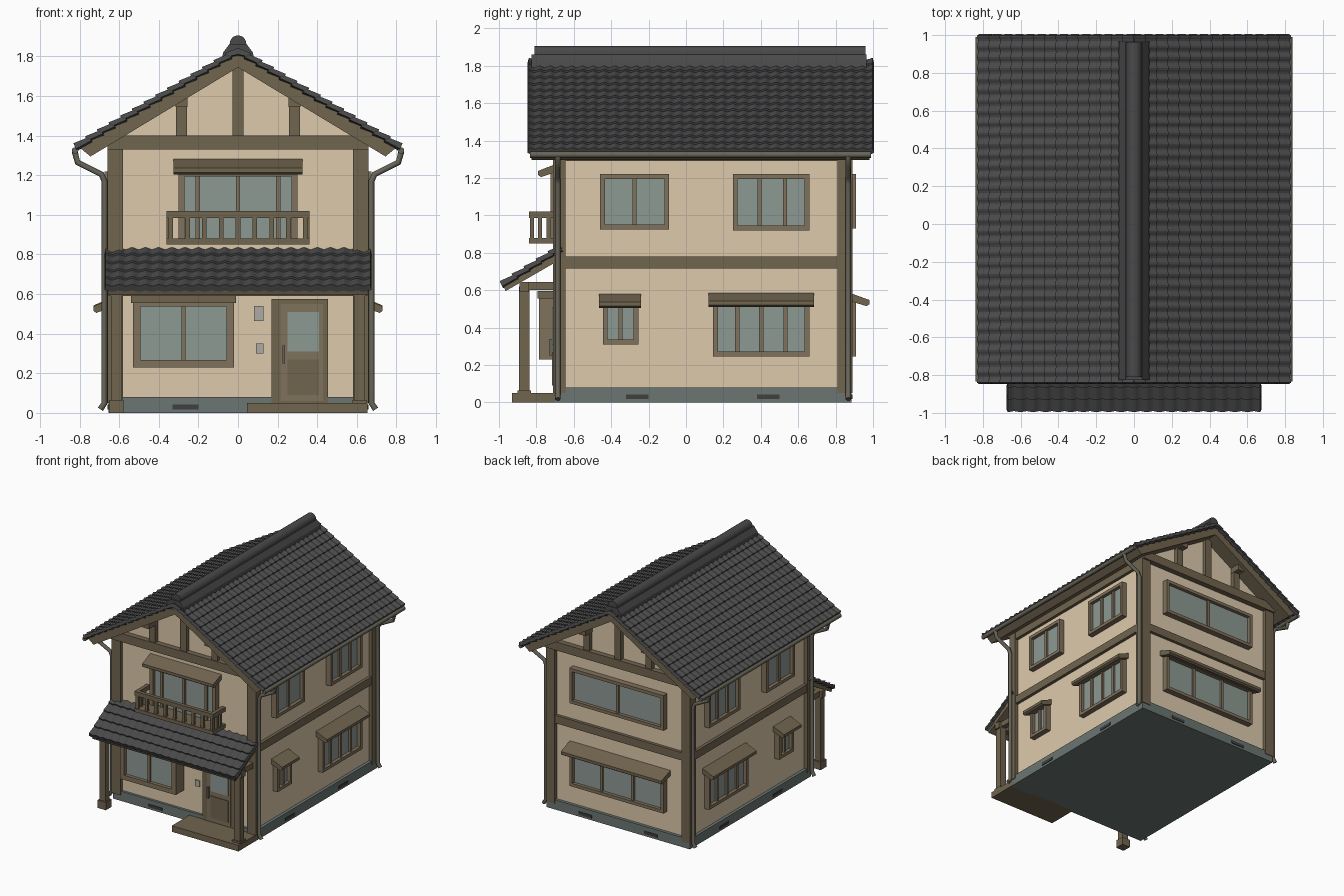
import bpy, bmesh, math
from mathutils import Vector

if "Cube" in bpy.data.objects:
    bpy.data.objects.remove(bpy.data.objects["Cube"])


def material(name, rgb):
    m = bpy.data.materials.new(name)
    m.diffuse_color = (*rgb, 1)
    m.use_nodes = True
    m.node_tree.nodes["Principled BSDF"].inputs["Base Color"].default_value = m.diffuse_color
    return m


TILE = material("roof_tile_grey", (0.068, 0.068, 0.07))
WOOD = material("timber_brown", (0.165, 0.128, 0.078))
FRAME = material("frame_brown", (0.215, 0.165, 0.105))
WALL = material("plaster_cream", (0.72, 0.59, 0.41))
GLASS = material("glass_grey_green", (0.27, 0.32, 0.295))
STONE = material("foundation_grey", (0.145, 0.18, 0.17))
PIPE = material("drainpipe_grey", (0.14, 0.13, 0.10))
VENT = material("vent_dark", (0.05, 0.05, 0.05))
PALE = material("fitting_pale", (0.42, 0.41, 0.36))


def add(name, bm, mat, smooth=False):
    bmesh.ops.recalc_face_normals(bm, faces=bm.faces)
    me = bpy.data.meshes.new(name)
    bm.to_mesh(me)
    bm.free()
    me.materials.append(mat)
    for p in me.polygons:
        p.use_smooth = smooth
    ob = bpy.data.objects.new(name, me)
    bpy.context.collection.objects.link(ob)
    return ob


def prism(name, pts, fn, a0, a1, mat):
    """Extrude a 2D profile from a0 to a1; fn(p, q, a) gives the 3D point."""
    bm = bmesh.new()
    ends = [[bm.verts.new(fn(p, q, a)) for p, q in pts] for a in (a0, a1)]
    n = len(pts)
    bm.faces.new(ends[0])
    bm.faces.new(ends[1])
    for i in range(n):
        j = (i + 1) % n
        bm.faces.new((ends[0][i], ends[0][j], ends[1][j], ends[1][i]))
    return add(name, bm, mat)


def along_y(p, q, a):
    return (p, a, q)


def along_x(p, q, a):
    return (a, p, q)


def box(name, x0, x1, y0, y1, z0, z1, mat):
    return prism(name, [(x0, z0), (x1, z0), (x1, z1), (x0, z1)], along_y, y0, y1, mat)


# Each side of the house: (position along wall, distance out from wall, height)
SIDES = {
    "front": lambda u, d, z: (u, -0.68 - d, z),
    "back": lambda u, d, z: (-u, 0.86 + d, z),
    "right": lambda u, d, z: (0.63 + d, u, z),
    "left": lambda u, d, z: (-0.63 - d, u, z),
}


def wbox(name, side, u0, u1, d0, d1, z0, z1, mat):
    f = SIDES[side]
    return prism(f"{side}_{name}", [(u0, z0), (u1, z0), (u1, z1), (u0, z1)],
                 lambda p, q, a: f(p, a, q), d0, d1, mat)


def awning(name, side, u0, u1, z, depth=0.10):
    f = SIDES[side]
    pts = [(-0.01, z + 0.035), (-0.01, z - 0.01), (depth - 0.015, z - 0.045), (depth, z - 0.035), (depth, z - 0.012)]
    prism(f"{side}_{name}_awning", pts, lambda p, q, a: f(a, p, q), u0, u1, WOOD)


def window(name, side, u0, u1, z0, z1, bars=(0.5,), d=0.045, w=0.026):
    wbox(name + "_glass", side, u0 + w, u1 - w, -0.01, d - 0.028, z0 + w, z1 - w, GLASS)
    wbox(name + "_sill", side, u0, u1, -0.01, d, z0, z0 + w, FRAME)
    wbox(name + "_head", side, u0, u1, -0.01, d, z1 - w, z1, FRAME)
    for a in (u0, u1 - w):
        wbox(name + "_jamb", side, a, a + w, -0.01, d, z0 + w, z1 - w, FRAME)
    for t in bars:
        c = u0 + (u1 - u0) * t
        wbox(name + "_bar", side, c - 0.011, c + 0.011, -0.01, d - 0.012, z0 + w, z1 - w, FRAME)


def tiles(name, top, bottom, fn, a0, a1, ribs, rows):
    """Ribbed, stepped tile sheet between two profile points."""
    bm = bmesh.new()
    t, b = Vector(top), Vector(bottom)
    run = b - t
    nrm = Vector((-run.y, run.x)).normalized()
    if nrm.y < 0:
        nrm = -nrm
    n = ribs * 6
    grid = []
    for r in range(rows):
        for k, lift in ((r, 0.0), (r + 0.97, 0.010)):
            line = []
            for i in range(n + 1):
                h = lift + 0.005 * math.cos(2 * math.pi * i / 6)
                p = t + run * (k / rows) + nrm * h
                line.append(bm.verts.new(fn(p.x, p.y, a0 + (a1 - a0) * i / n)))
            grid.append(line)
    for g, h in zip(grid, grid[1:]):
        for i in range(n):
            bm.faces.new((g[i], g[i + 1], h[i + 1], h[i]))
    ob = add(name, bm, TILE)
    if sum((p.normal.z for p in ob.data.polygons)) < 0:
        ob.data.flip_normals()
    s = ob.modifiers.new("thickness", "SOLIDIFY")
    s.thickness = 0.032
    s.offset = -1
    return ob


# Body: foundation, plaster walls with gables
box("foundation", -0.655, 0.655, -0.70, 0.885, 0, 0.08, STONE)
prism("walls", [(-0.63, 0.05), (0.63, 0.05), (0.63, 1.375), (0, 1.765), (-0.63, 1.375)],
      along_y, -0.68, 0.86, WALL)

# Timber frame: corner posts, belt beams and gable struts
for sx in (-1, 1):
    x0, x1 = sorted((sx * 0.58, sx * 0.66))
    box("corner_post_front", x0, x1, -0.71, -0.645, 0.05, 1.36, WOOD)
    box("corner_post_back", x0, x1, 0.81, 0.89, 0.05, 1.36, WOOD)
for side in ("left", "right"):
    wbox("belt_beam", side, -0.65, 0.82, -0.01, 0.025, 0.715, 0.78, WOOD)
    wbox("eave_beam", side, -0.65, 0.82, -0.01, 0.025, 1.29, 1.37, WOOD)
for side in ("front", "back"):
    wbox("belt_beam", side, -0.6, 0.6, -0.01, 0.025, 0.715, 0.78, WOOD)
    wbox("tie_beam", side, -0.66, 0.66, -0.01, 0.045, 1.33, 1.40, WOOD)
    wbox("king_post", side, -0.028, 0.028, -0.01, 0.035, 1.39, 1.76, WOOD)
    for c in (-0.285, 0.285):
        wbox("gable_post", side, c - 0.028, c + 0.028, -0.01, 0.035, 1.39, 1.59, WOOD)

# Main roof: wooden deck, purlins, tiles, ridge cap
prism("roof_deck", [(0, 1.82), (0.80, 1.34), (0.745, 1.295), (0, 1.745), (-0.745, 1.295), (-0.80, 1.34)],
      along_y, -0.825, 0.98, WOOD)
for c in (-0.285, 0.285):
    box("purlin", c - 0.03, c + 0.03, -0.80, 0.95, 1.545, 1.60, WOOD)
roof = tiles("roof_tiles", (0, 1.838), (0.825, 1.348), along_y, -0.84, 0.998, 32, 14)
mir = roof.modifiers.new("other_slope", "MIRROR")
mir.use_clip = False
prism("ridge_base", [(-0.085, 1.775), (0.085, 1.775), (0.075, 1.82), (0.045, 1.86), (-0.045, 1.86), (-0.075, 1.82)],
      along_y, -0.825, 0.965, TILE)
cap = [(0.042 * math.cos(i * math.pi / 8), 1.865 + 0.042 * math.sin(i * math.pi / 8)) for i in range(9)]
prism("ridge_cap", [(0.042, 1.85)] + cap + [(-0.042, 1.85)], along_y, -0.81, 0.96, TILE)

# Gutters and drainpipes
def tube(name, pts, r):
    cu = bpy.data.curves.new(name, "CURVE")
    cu.dimensions = "3D"
    cu.bevel_depth = r
    cu.bevel_resolution = 2
    cu.use_fill_caps = True
    sp = cu.splines.new("POLY")
    sp.points.add(len(pts) - 1)
    for p, co in zip(sp.points, pts):
        p.co = (*co, 1)
    cu.materials.append(PIPE)
    ob = bpy.data.objects.new(name, cu)
    bpy.context.collection.objects.link(ob)
    bpy.ops.object.select_all(action="DESELECT")
    ob.select_set(True)
    bpy.context.view_layer.objects.active = ob
    bpy.ops.object.convert(target="MESH")


for s in (-1, 1):
    tube("gutter", [(s * 0.823, -0.835, 1.325), (s * 0.823, 0.99, 1.325)], 0.017)
    for y in (-0.685, 0.868):
        tube("drainpipe", [(s * 0.825, y, 1.32), (s * 0.81, y, 1.265), (s * 0.69, y, 1.205), (s * 0.674, y, 1.17),
                           (s * 0.674, y, 0.05), (s * 0.695, y, 0.018)], 0.015)

# Side windows, the same on both sides
for side in ("left", "right"):
    window("upper_front_window", side, -0.46, -0.09, 0.925, 1.22)
    window("upper_back_window", side, 0.25, 0.66, 0.92, 1.22, (0.35, 0.68))
    window("small_window", side, -0.445, -0.255, 0.31, 0.55, (0.5,))
    awning("small_window", side, -0.465, -0.24, 0.55)
    window("lower_window", side, 0.145, 0.66, 0.245, 0.56, (0.25, 0.5, 0.75))
    awning("lower_window", side, 0.12, 0.685, 0.555)
    for u in (-0.26, 0.44):
        wbox("vent", side, u - 0.06, u + 0.06, 0.02, 0.03, 0.018, 0.042, VENT)

# Back windows
window("upper_window", "back", -0.43, 0.43, 0.93, 1.22, (0.5,), 0.05)
window("lower_window", "back", -0.43, 0.43, 0.245, 0.56, (0.33, 0.66), 0.05)
awning("lower_window", "back", -0.46, 0.46, 0.56, 0.12)
for u in (-0.3, 0.3):
    wbox("vent", "back", u - 0.06, u + 0.06, 0.02, 0.03, 0.018, 0.042, VENT)

# Front upper window and balcony
window("upper_window", "front", -0.30, 0.30, 0.85, 1.225, (0.16, 0.5, 0.84), 0.045, 0.03)
awning("upper_window", "front", -0.325, 0.325, 1.25, 0.11)
box("balcony_floor", -0.36, 0.36, -0.84, -0.67, 0.85, 0.88, WOOD)
box("balcony_rail", -0.36, 0.36, -0.84, -0.81, 0.985, 1.02, WOOD)
for i in range(9):
    x = -0.34 + 0.085 * i
    box("balcony_baluster", x - 0.012, x + 0.012, -0.835, -0.813, 0.87, 0.99, WOOD)
for s in (-1, 1):
    x0, x1 = sorted((s * 0.33, s * 0.36))
    box("balcony_side_rail", x0, x1, -0.82, -0.67, 0.985, 1.02, WOOD)
    for y in (-0.78, -0.735):
        box("balcony_side_baluster", x0, x1, y - 0.01, y + 0.01, 0.87, 0.99, WOOD)

# Front bay window
window("bay_window", "front", -0.53, -0.02, 0.23, 0.575, (0.5,), 0.105, 0.038)
wbox("bay_window_top", "front", -0.54, -0.01, -0.01, 0.115, 0.555, 0.595, WOOD)

# Door with glazed panel, step and wall fittings
wbox("door_frame", "front", 0.17, 0.455, -0.01, 0.025, 0.05, 0.575, WOOD)
wbox("door_leaf", "front", 0.215, 0.43, 0.0, 0.032, 0.06, 0.55, FRAME)
wbox("door_glass", "front", 0.25, 0.41, 0.03, 0.037, 0.31, 0.51, GLASS)
wbox("door_panel", "front", 0.25, 0.41, 0.03, 0.037, 0.09, 0.27, WOOD)
wbox("door_handle", "front", 0.225, 0.237, 0.03, 0.05, 0.25, 0.34, PIPE)
box("door_step", 0.045, 0.655, -0.93, -0.68, 0, 0.05, WOOD)
wbox("wall_lamp", "front", 0.08, 0.13, -0.01, 0.03, 0.465, 0.54, PALE)
wbox("intercom", "front", 0.09, 0.13, -0.01, 0.012, 0.30, 0.35, PALE)
wbox("vent", "front", -0.33, -0.2, 0.015, 0.025, 0.018, 0.042, VENT)

# Porch: tiled lean-to roof, deck, beam and posts
tiles("porch_tiles", (-0.67, 0.835), (-0.99, 0.635), along_x, -0.668, 0.668, 20, 5)
prism("porch_deck", [(-0.67, 0.81), (-0.975, 0.62), (-0.965, 0.595), (-0.67, 0.765)], along_x, -0.655, 0.655, WOOD)
box("porch_beam", -0.655, 0.655, -0.89, -0.84, 0.59, 0.645, WOOD)
for s in (-1, 1):
    box("porch_post", s * 0.615 - 0.027, s * 0.615 + 0.027, -0.892, -0.838, 0.0, 0.62, WOOD)
    box("porch_post_foot", s * 0.615 - 0.037, s * 0.615 + 0.037, -0.902, -0.828, 0.0, 0.065, WOOD)
    box("porch_side_beam", s * 0.615 - 0.02, s * 0.615 + 0.02, -0.87, -0.67, 0.60, 0.645, WOOD)
